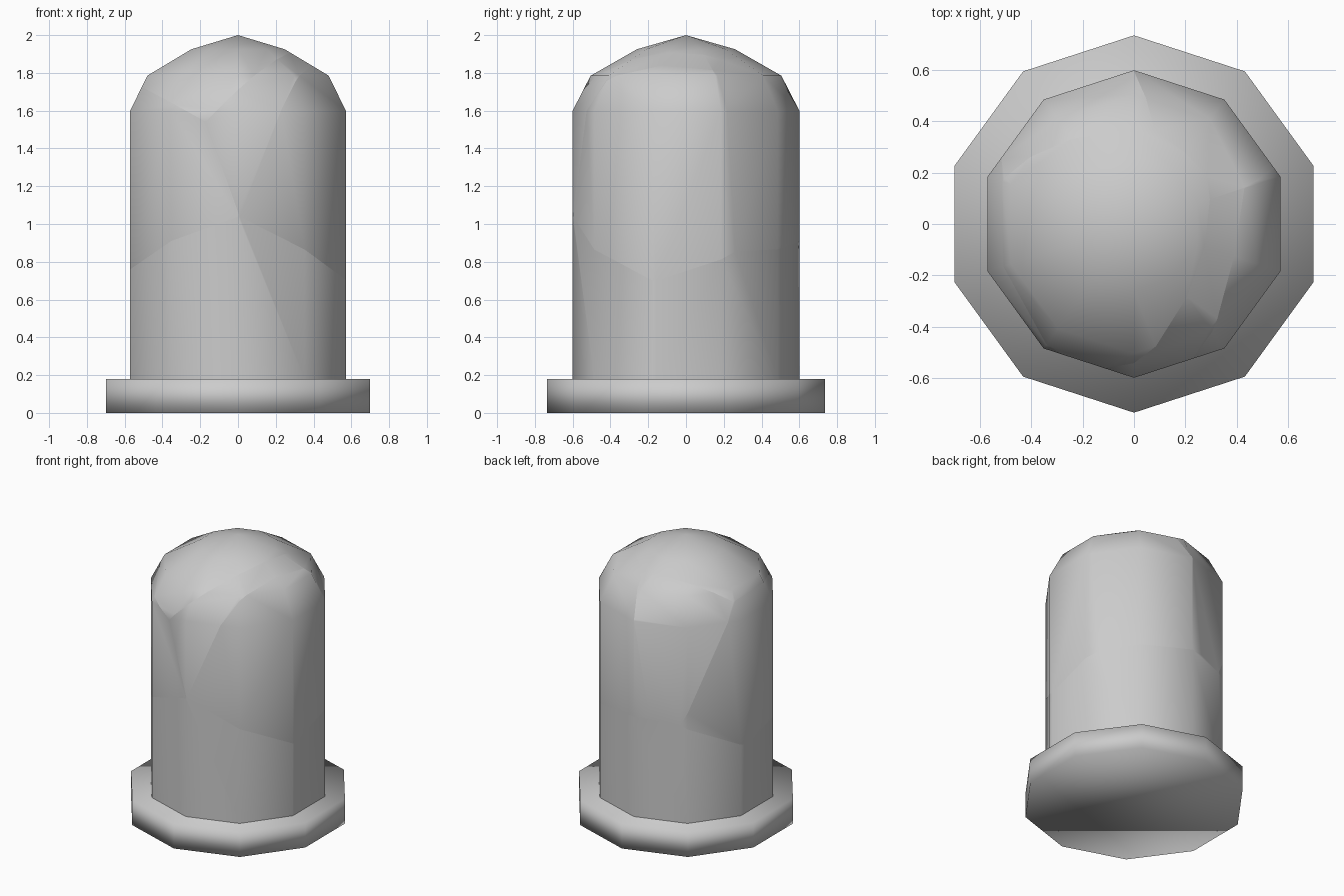
import bpy, bmesh, math
from mathutils import Vector

if "Cube" in bpy.data.objects:
    bpy.data.objects.remove(bpy.data.objects["Cube"])

SIDES = 10


def lathe(profile):
    """Closed ten-sided solid from (radius, z) points, with corners on the y axis."""
    bm = bmesh.new()
    rings = []
    for r, z in profile:
        if r == 0:
            rings.append([bm.verts.new((0, 0, z))] * SIDES)
        else:
            rings.append([bm.verts.new((r * math.sin(2 * math.pi * i / SIDES),
                                        -r * math.cos(2 * math.pi * i / SIDES), z))
                          for i in range(SIDES)])
    for a, b in zip(rings, rings[1:]):
        for i in range(SIDES):
            j = (i + 1) % SIDES
            bm.faces.new(dict.fromkeys((a[i], a[j], b[j], b[i])))
    for ring in (rings[0], rings[-1]):
        if ring[0] is not ring[1]:
            bm.faces.new(ring)
    bmesh.ops.recalc_face_normals(bm, faces=bm.faces)
    return bm


def to_object(bm, name, angle):
    me = bpy.data.meshes.new(name)
    bm.to_mesh(me)
    bm.free()
    ob = bpy.data.objects.new(name, me)
    bpy.context.collection.objects.link(ob)
    bpy.ops.object.select_all(action='DESELECT')
    ob.select_set(True)
    bpy.context.view_layer.objects.active = ob
    bpy.ops.object.shade_smooth_by_angle(angle=math.radians(angle))
    return ob


# Base plate, smooth right around its rim
to_object(lathe([(0.736, 0), (0.736, 0.18)]), "base_plate", 180)

# Domed column, cracked into cells around these seed points
seeds = {
    "shard_lower_front": (-0.066, -0.323, 0.35),
    "shard_lower_back": (0.066, 0.263, 0.35),
    "shard_right": (0.40, -0.09, 1.42),
    "shard_left": (-0.327, -0.01, 1.353),
    "shard_front": (0.13, -0.04, 1.52),
    "shard_top": (-0.10, 0.0, 1.75),
    "shard_back_left": (-0.12, 0.24, 1.5),
    "shard_back_right": (0.2, 0.3, 1.45),
}
column = lathe([(0.6, 0.18), (0.6, 1.6), (0.505, 1.785), (0.26, 1.925), (0, 2.0)])
for name, seed in seeds.items():
    bm = column.copy()
    p = Vector(seed)
    for other in seeds.values():
        if other == seed:
            continue
        q = Vector(other)
        # Keep the half nearer this seed, then close the crack face
        bmesh.ops.bisect_plane(bm, geom=bm.verts[:] + bm.edges[:] + bm.faces[:],
                               dist=1e-6, plane_co=(p + q) / 2, plane_no=q - p,
                               clear_outer=True)
        rim = [e for e in bm.edges if e.is_boundary]
        if rim:
            bmesh.ops.edgeloop_fill(bm, edges=rim)
    bmesh.ops.recalc_face_normals(bm, faces=bm.faces)
    to_object(bm, name, 50)
column.free()
